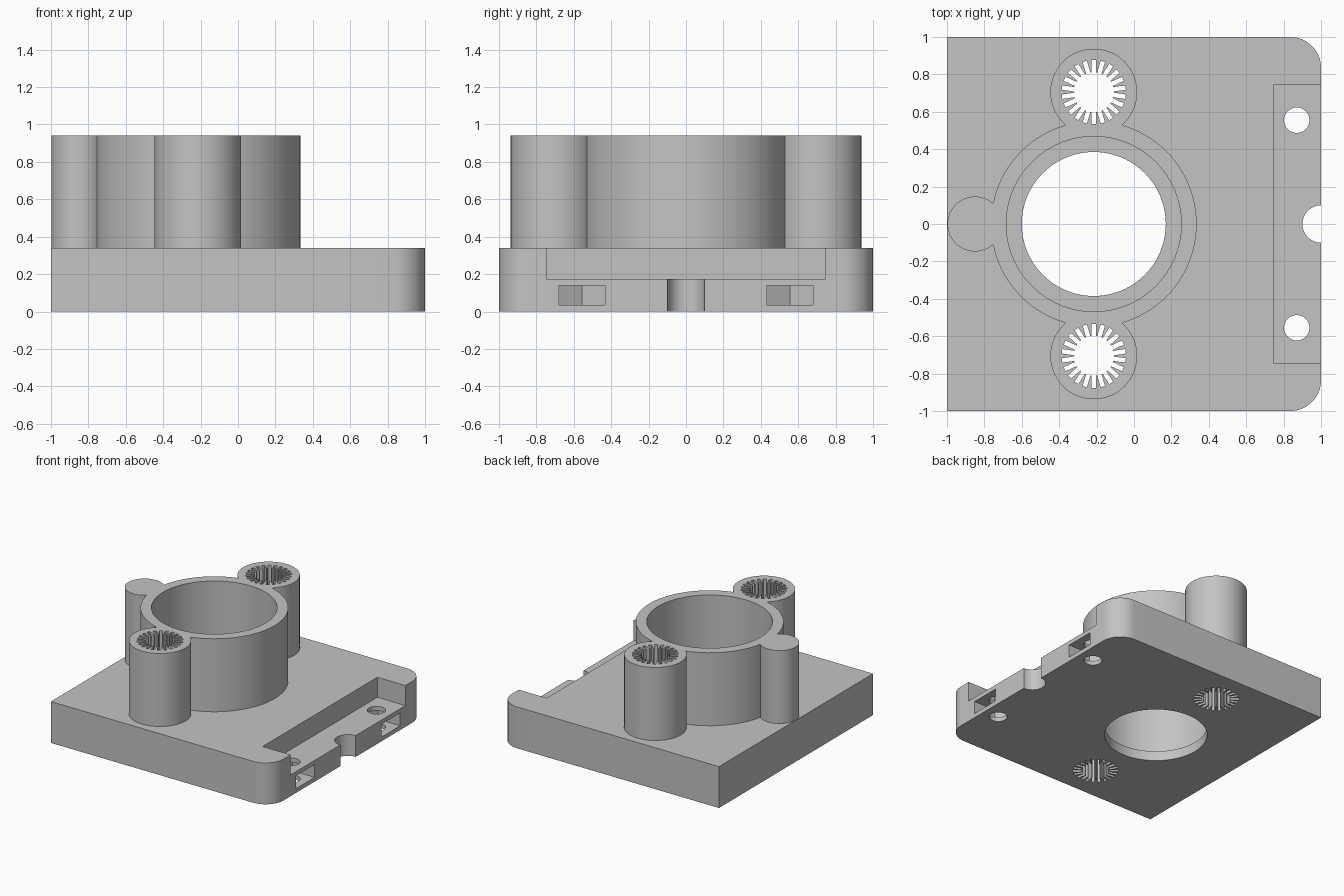
import bpy, bmesh
from math import sin, cos, pi, sqrt

if "Cube" in bpy.data.objects:
    bpy.data.objects.remove(bpy.data.objects["Cube"], do_unlink=True)

grey = bpy.data.materials.new("plain grey")
grey.use_nodes = True
COLOUR = (0.55, 0.55, 0.55, 1)
grey.diffuse_color = COLOUR
grey.node_tree.nodes["Principled BSDF"].inputs["Base Color"].default_value = COLOUR

PLATE_TOP, TOWER_TOP = 0.34, 0.94
RING_X, BEARING_Y = -0.215, 0.705


def prism(name, points, z0, z1):
    """Extrude a flat outline from z0 up to z1."""
    bm = bmesh.new()
    face = bm.faces.new([bm.verts.new((x, y, z0)) for x, y in points])
    top = bmesh.ops.extrude_face_region(bm, geom=[face])["geom"]
    bmesh.ops.translate(bm, vec=(0, 0, z1 - z0),
                        verts=[v for v in top if isinstance(v, bmesh.types.BMVert)])
    bmesh.ops.recalc_face_normals(bm, faces=bm.faces)
    mesh = bpy.data.meshes.new(name)
    bm.to_mesh(mesh)
    bm.free()
    mesh.materials.append(grey)
    obj = bpy.data.objects.new(name, mesh)
    bpy.context.collection.objects.link(obj)
    return obj


def arc(cx, cy, r, a0=0, a1=2 * pi, n=96, closed=True):
    steps = n if closed else n - 1
    return [(cx + r * cos(a0 + (a1 - a0) * i / steps),
             cy + r * sin(a0 + (a1 - a0) * i / steps)) for i in range(n)]


def rect(x0, x1, y0, y1):
    return [(x0, y0), (x1, y0), (x1, y1), (x0, y1)]


def splined_hole(cx, cy, r_in, r_out, half_width, count):
    """Round hole with radial slots around it."""
    points = []
    for i in range(count):
        a = 2 * pi * (i + 0.5) / count
        for r, w in ((r_in, -half_width), (r_out, -half_width),
                     (r_out, half_width), (r_in, half_width)):
            along = sqrt(r * r - w * w)
            points.append((cx + along * cos(a) - w * sin(a),
                           cy + along * sin(a) + w * cos(a)))
    return points


def combine(body, tool, operation):
    mod = body.modifiers.new(tool.name, "BOOLEAN")
    mod.operation, mod.solver, mod.object = operation, "EXACT", tool
    graph = bpy.context.evaluated_depsgraph_get()
    mesh = bpy.data.meshes.new_from_object(body.evaluated_get(graph))
    body.modifiers.clear()
    body.data = mesh
    bpy.data.objects.remove(tool, do_unlink=True)


# Base plate with two rounded corners
R = 0.165
outline = [(-1, 1), (-1, -1)]
outline += arc(1 - R, -1 + R, R, -pi / 2, 0, 16, False)
outline += arc(1 - R, 1 - R, R, 0, pi / 2, 16, False)
body = prism("mount_body", outline, 0, PLATE_TOP)

# Main ring, two bearing posts and the solid rear post
LOW = 0.2
posts = [prism("ring_wall", arc(RING_X, 0, 0.55), LOW, TOWER_TOP),
         prism("side_post", arc(-0.85, 0, 0.147), LOW, TOWER_TOP)]
for s in (-1, 1):
    posts.append(prism("bearing_post", arc(RING_X, s * BEARING_Y, 0.232), LOW, TOWER_TOP))
for post in posts:
    combine(body, post, "UNION")

# Main bore with a thin lip at the bottom, end ledge and half-round notch
cutters = [prism("bore", arc(RING_X, 0, 0.468), 0.08, 1.1),
           prism("lip_hole", arc(RING_X, 0, 0.385), -0.1, 0.2),
           prism("ledge", rect(0.745, 1.1, -0.745, 0.745), 0.175, 0.5),
           prism("notch", arc(1, 0, 0.1, n=48), -0.1, 0.3)]

# Splined bearing holes, screw holes and pointed nut slots
for s in (-1, 1):
    y = s * 0.555
    cutters.append(prism("splines", splined_hole(
        RING_X, s * BEARING_Y, 0.107, 0.172, 0.012, 22), -0.1, 1.1))
    cutters.append(prism("screw_hole", arc(0.87, y, 0.068, n=32), -0.1, 0.3))
    cutters.append(prism("nut_slot", [
        (1.1, y - 0.123), (1.1, y + 0.123), (0.8, y + 0.123),
        (0.728, y), (0.8, y - 0.123)], 0.035, 0.14))
for cutter in cutters:
    combine(body, cutter, "DIFFERENCE")

# Smooth the round walls and keep the edges sharp
body.name = "mount_body"
bpy.ops.object.select_all(action="DESELECT")
body.select_set(True)
bpy.context.view_layer.objects.active = body
bpy.ops.object.shade_smooth_by_angle(angle=pi / 6)
